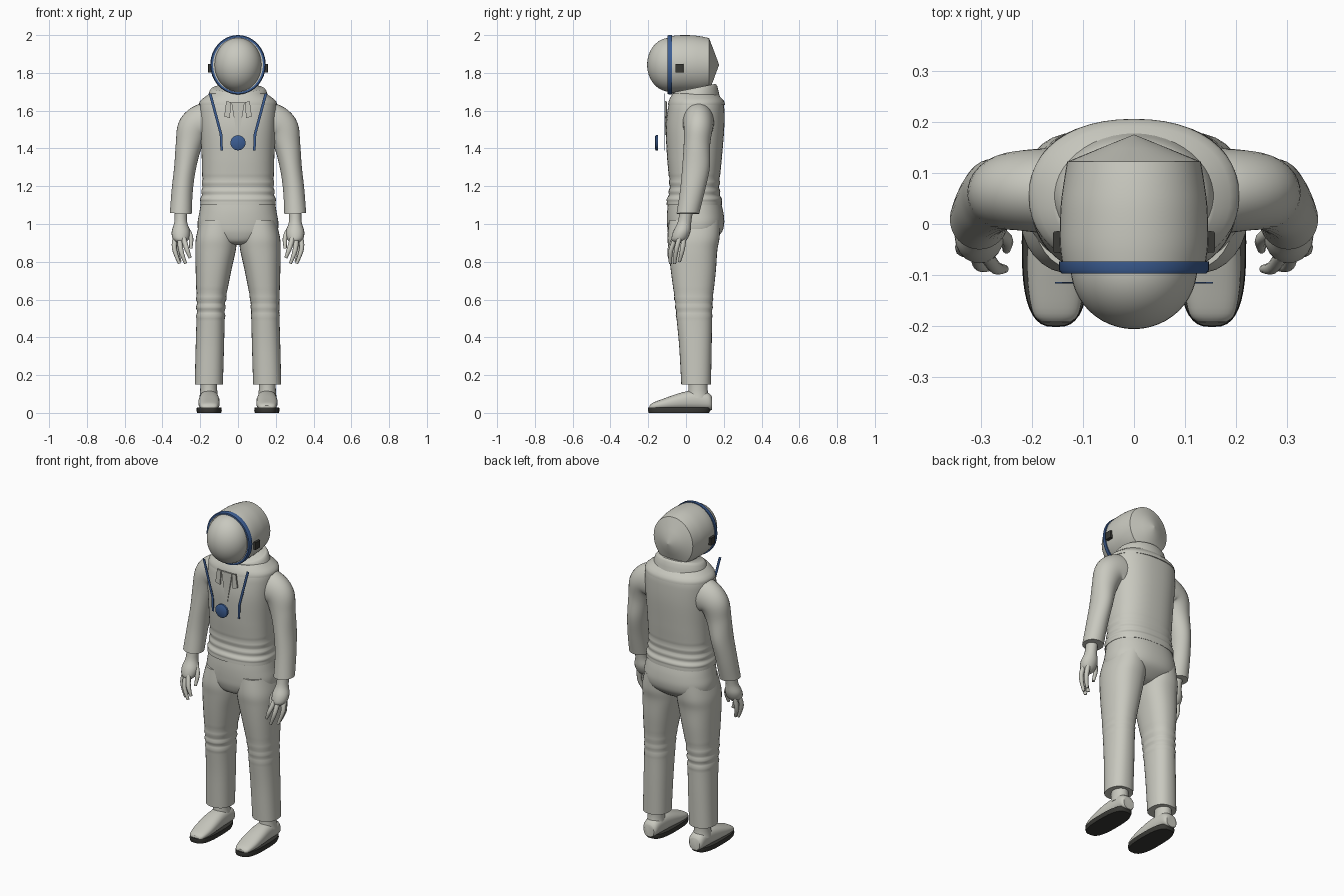
import bpy, math
from mathutils import Vector

cube = bpy.data.objects.get("Cube")
if cube:
    bpy.data.objects.remove(cube)


def material(name, rgb):
    m = bpy.data.materials.new(name)
    m.use_nodes = True
    m.diffuse_color = (*rgb, 1)
    m.node_tree.nodes["Principled BSDF"].inputs["Base Color"].default_value = (*rgb, 1)
    return m


SUIT = material("suit_grey", (0.58, 0.58, 0.52))
BLUE = material("trim_blue", (0.045, 0.11, 0.29))
DARK = material("sole_dark", (0.04, 0.04, 0.035))


def make(name, verts, faces, mat):
    mesh = bpy.data.meshes.new(name)
    mesh.from_pydata(verts, [], faces)
    mesh.materials.append(mat)
    ob = bpy.data.objects.new(name, mesh)
    bpy.context.collection.objects.link(ob)
    bpy.ops.object.select_all(action='DESELECT')
    ob.select_set(True)
    bpy.context.view_layer.objects.active = ob
    bpy.ops.object.mode_set(mode='EDIT')
    bpy.ops.mesh.select_all(action='SELECT')
    bpy.ops.mesh.normals_make_consistent(inside=False)
    bpy.ops.object.mode_set(mode='OBJECT')
    bpy.ops.object.shade_smooth_by_angle(angle=math.radians(40))
    return ob


def spline(rows, steps):
    """Pass a smooth curve through rows of numbers."""
    out = []
    for i in range(len(rows) - 1):
        p = [rows[max(0, min(len(rows) - 1, i + k))] for k in (-1, 0, 1, 2)]
        for s in range(steps):
            t = s / steps
            out.append([b + t * (c - a + t * (2 * a - 5 * b + 4 * c - d + t * (3 * (b - c) + d - a))) / 2
                        if steps > 1 else b for a, b, c, d in zip(*p)])
    return out + [list(rows[-1])]


def loft(name, rows, mat=SUIT, axis='Z', n=32, power=2, steps=4, side=1, tilt=0, ripple=None, caps=True):
    """Rows are x, y, z, half width, half depth; rings face the axis or follow the path."""
    rows = spline(rows, steps)
    verts, faces = [], []
    for i, (x, y, z, a, b) in enumerate(rows):
        u, v = Vector((1, 0, 0)), Vector((0, 1, tilt))
        if axis == 'Y':
            v = Vector((0, 0, 1))
        elif axis == 'PATH':
            p, q = rows[max(0, i - 1)], rows[min(len(rows) - 1, i + 1)]
            u = Vector((p[2] - q[2], 0, q[0] - p[0])).normalized()
        if ripple and ripple[0] < z < ripple[1]:
            t = (z - ripple[0]) / (ripple[1] - ripple[0])
            k = ripple[2] * math.sin(6 * math.pi * t)
            a, b = a + k, b + k
        for j in range(n):
            c, s = math.cos(math.tau * j / n), math.sin(math.tau * j / n)
            c = math.copysign(abs(c) ** (2 / power), c)
            s = math.copysign(abs(s) ** (2 / power), s)
            w = Vector((x, y, z)) + u * a * c + v * b * s
            verts.append((w.x * side, w.y, w.z))
    for i in range(len(rows) - 1):
        for j in range(n):
            k = (j + 1) % n
            faces.append((i * n + j, i * n + k, i * n + n + k, i * n + n + j))
    if caps:
        faces += [tuple(range(n)), tuple(range(len(verts) - n, len(verts)))]
    return make(name, verts, faces, mat)


def upright(rows, cx=0):
    """Turn z, half width, front y, back y into loft rows."""
    return [(cx, (f + k) / 2, z, w, (k - f) / 2) for z, w, f, k in rows]


def plate(name, points, y, mat, thick=0.004, side=1):
    """Thin upright plate from x, z outline points."""
    n = len(points)
    verts = [(x * side, y + d, z) for d in (0, thick) for x, z in points]
    faces = [tuple(range(n)), tuple(range(n, 2 * n))]
    faces += [(i, (i + 1) % n, (i + 1) % n + n, i + n) for i in range(n)]
    return make(name, verts, faces, mat)


# Jacket, collar and trouser top
loft("jacket", upright([(1.10, .2, -.103, .19), (1.13, .198, -.1, .188), (1.2, .19, -.088, .177),
                        (1.35, .192, -.1, .19), (1.5, .2, -.107, .202), (1.6, .203, -.098, .203),
                        (1.645, .198, -.088, .198)]),
     n=48, power=2.4, steps=10, ripple=(1.12, 1.25, .003))
loft("collar_yoke", upright([(1.63, .206, -.096, .206), (1.65, .202, -.092, .202),
                             (1.675, .172, -.08, .18), (1.69, .15, -.07, .165)]), n=48, power=2.2, steps=2)
loft("neck_ring", upright([(1.65, .165, -.08, .178), (1.705, .15, -.07, .166), (1.72, .135, -.06, .155)]),
     n=48, steps=2, tilt=.2)
loft("trouser_top", upright([(1.115, .195, -.095, .185), (1.06, .205, -.1, .198), (1.0, .214, -.1, .202),
                             (.95, .2, -.095, .185), (.905, .12, -.075, .13), (.89, .03, -.03, .09)]),
     n=48, power=2.3, steps=5)

# Helmet, visor and rim
HZ = 1.843
loft("helmet", [(0, -.09, HZ, .138, .15), (0, -.04, HZ + .002, .145, .154), (0, .03, HZ + .002, .144, .154),
                (0, .08, HZ, .138, .15), (0, .122, HZ, .131, .141)], axis='Y', n=48)
loft("helmet_back", [(0, .122, HZ, .131, .141), (0, .148, HZ, .068, .074), (0, .175, HZ, .001, .001)],
     axis='Y', n=48, steps=1)
loft("visor_rim", [(0, -.097, HZ, .132, .144), (0, -.097, HZ, .142, .154), (0, -.09, HZ, .147, .157),
                   (0, -.073, HZ, .147, .157), (0, -.073, HZ, .132, .144)],
     BLUE, axis='Y', n=48, steps=1, caps=False)
bpy.ops.mesh.primitive_uv_sphere_add(segments=48, ring_count=24, location=(0, -.085, HZ))
visor = bpy.context.object
visor.name = "visor"
visor.scale = (.124, .121, .143)
visor.data.materials.append(SUIT)
bpy.ops.object.shade_smooth()

# Chest badge and fastening
loft("chest_badge", [(0, -.148, 1.43, .04, .04), (0, -.16, 1.43, .04, .04), (0, -.165, 1.43, .031, .031)],
     BLUE, axis='Y', steps=1)
plate("zip_flap", [(-.035, 1.645), (.035, 1.645), (.006, 1.47), (-.006, 1.47)], -.11, SUIT, .009)

fingers = [
    [(.33, -.03, .94), (.337, -.05, .87), (.31, -.06, .79)],
    [(.31, -.05, .94), (.302, -.08, .86), (.277, -.083, .79)],
    [(.29, -.06, .93), (.272, -.085, .87), (.253, -.088, .82)],
    [(.32, -.01, .93), (.325, -.02, .86), (.307, -.035, .8)],
    [(.275, -.01, .98), (.25, -.03, .93), (.25, -.05, .87)],
]

for side, label in ((1, "left"), (-1, "right")):
    # Ear knob, strap and lapel
    loft(label + "_ear_knob", [(.149, -.035, 1.803, .01, .021), (.149, -.035, 1.814, .01, .021),
                               (.149, -.035, 1.836, .01, .021), (.149, -.035, 1.847, .01, .021)],
         DARK, power=6, steps=1, n=16, side=side)
    plate(label + "_strap", [(.14, 1.69), (.155, 1.69), (.097, 1.475), (.093, 1.39), (.08, 1.39), (.083, 1.475)],
          -.117, BLUE, .003, side)
    plate(label + "_lapel", [(.037, 1.645), (.062, 1.65), (.073, 1.57), (.043, 1.56)], -.112, SUIT, .009, side)

    # Sleeve
    loft(label + "_sleeve", [(.1, .065, 1.53, .1, .08), (.17, .065, 1.535, .107, .083),
                             (.232, .065, 1.505, .09, .077), (.26, .058, 1.42, .07, .07),
                             (.28, .053, 1.3, .058, .073), (.295, .035, 1.18, .056, .066),
                             (.303, .01, 1.055, .058, .06)], axis='PATH', steps=6, side=side)
    # Hand and fingers
    loft(label + "_hand", [(.303, .002, 1.07, .033, .035), (.303, -.008, 1.01, .034, .036),
                           (.303, -.022, .96, .048, .046), (.303, -.035, .92, .042, .042),
                           (.3, -.04, .9, .02, .025)], n=20, side=side)
    for i, path in enumerate(fingers):
        rows = [(*p, r, r) for p, r in zip(path, (.014, .013, .008))]
        loft(f"{label}_finger_{i + 1}", rows, axis='PATH', n=10, side=side)

    # Trouser leg
    leg = [(1.02, .01, .2, -.09, .18), (.93, .006, .222, -.098, .178), (.86, .012, .226, -.092, .166),
           (.75, .036, .224, -.08, .158), (.6, .064, .22, -.06, .142), (.5, .07, .22, -.05, .138),
           (.35, .074, .224, -.036, .136), (.15, .08, .229, -.025, .132)]
    rows = [((a + b) / 2, (f + k) / 2, z, (b - a) / 2, (k - f) / 2) for z, a, b, f, k in leg]
    loft(label + "_leg", rows, power=2.3, steps=8, side=side,
         ripple=(.5, .64, .0035 if side < 0 else .0015))

    # Ankle, shoe and sole
    loft(label + "_ankle", upright([(.08, .05, .005, .125), (.12, .045, .012, .115), (.2, .045, .012, .115)], .155),
         n=24, side=side)
    shoe = [(-.192, .028, .04), (-.175, .045, .054), (-.12, .055, .075), (-.05, .056, .1), (.01, .053, .115),
            (.07, .05, .118), (.12, .046, .105), (.138, .034, .085)]
    loft(label + "_shoe", [(.153, y, (top + .015) / 2, w, (top - .015) / 2) for y, w, top in shoe],
         axis='Y', n=28, power=2.4, side=side)
    loft(label + "_sole", upright([(0, .064, -.198, .122), (.014, .067, -.202, .13), (.028, .065, -.2, .13)], .153),
         DARK, n=40, power=2.8, steps=1, side=side)
